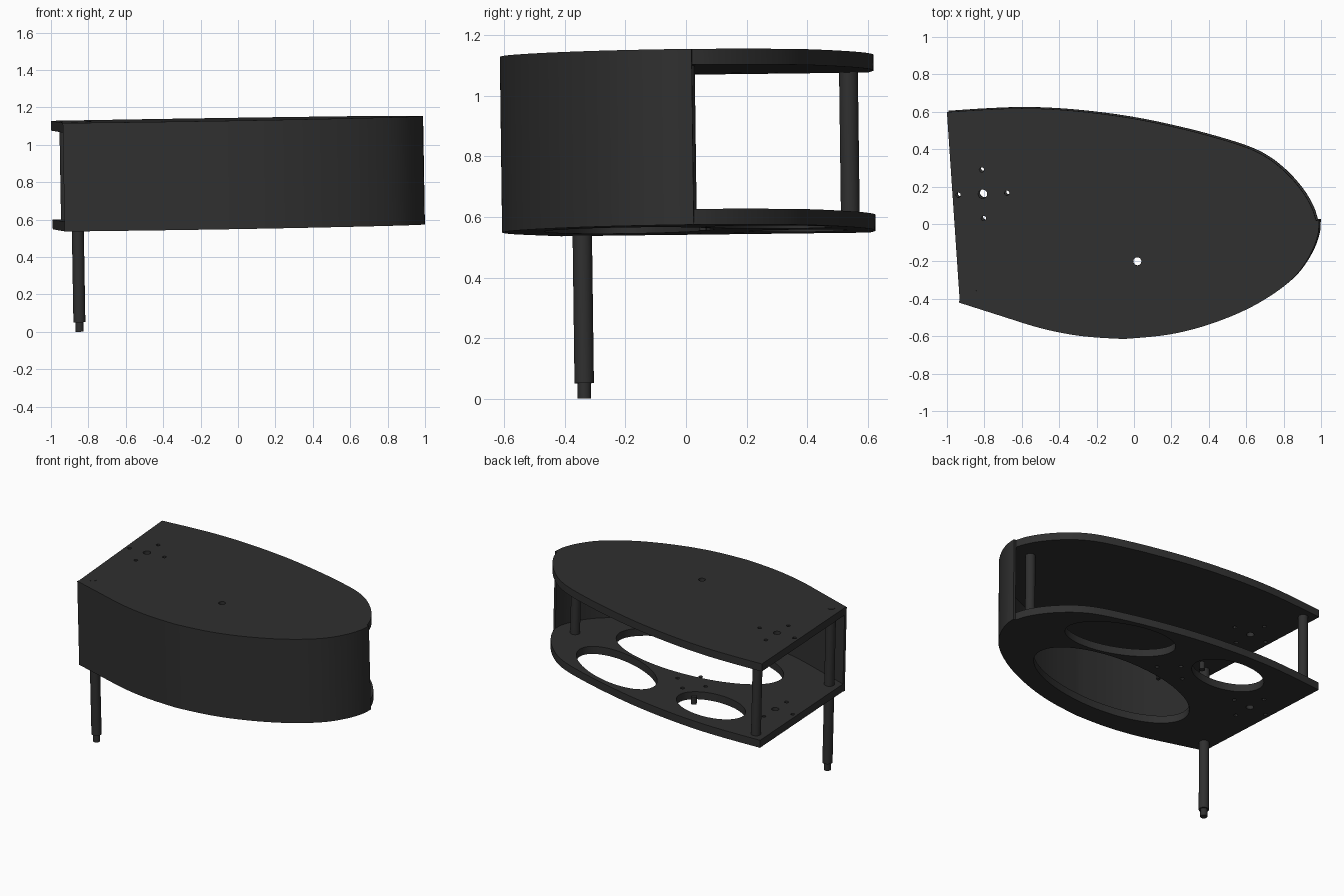
import bpy, bmesh, math
from mathutils import Vector, Matrix

if "Cube" in bpy.data.objects:
    bpy.data.objects.remove(bpy.data.objects["Cube"])

mat = bpy.data.materials.new("charcoal")
mat.diffuse_color = (0.029, 0.029, 0.029, 1)
mat.use_nodes = True
mat.node_tree.nodes["Principled BSDF"].inputs["Base Color"].default_value = mat.diffuse_color

# The whole assembly leans very slightly
normal = Vector((-0.017, -0.013, 1)).normalized()
LEAN = Vector((0, 0, 1)).rotation_difference(normal).to_matrix().to_4x4()
BOTTOM, TOP, THICK, WALL = 0.557, 1.137, 0.052, 0.016
SHIFT = Vector((0.019, 0.015))   # undoes the lean for points read at the top


def finish(name, bm):
    bmesh.ops.recalc_face_normals(bm, faces=bm.faces)
    bm.transform(LEAN)
    me = bpy.data.meshes.new(name)
    bm.to_mesh(me)
    bm.free()
    me.materials.append(mat)
    ob = bpy.data.objects.new(name, me)
    bpy.context.collection.objects.link(ob)
    bpy.ops.object.select_all(action='DESELECT')
    ob.select_set(True)
    bpy.context.view_layer.objects.active = ob
    bpy.ops.object.shade_smooth_by_angle(angle=math.radians(30))
    return ob


def smooth_path(pts, n=5):
    pts = [Vector(p) + SHIFT for p in pts]
    ext = [2 * pts[0] - pts[1]] + pts + [2 * pts[-1] - pts[-2]]
    out = []
    for a, b, c, d in zip(ext, ext[1:], ext[2:], ext[3:]):
        for i in range(n):
            t = i / n
            out.append(0.5 * (2 * b + (c - a) * t + (2 * a - 5 * b + 4 * c - d) * t * t
                              + (3 * b - a - 3 * c + d) * t ** 3))
    return out + [pts[-1]]


def ellipse(x, y, a, b=None, turn=0, n=24):
    b = b or a
    c, s = math.cos(math.radians(turn)), math.sin(math.radians(turn))
    res = []
    for i in range(n):
        u = a * math.cos(2 * math.pi * i / n)
        v = b * math.sin(2 * math.pi * i / n)
        res.append(Vector((x + u * c - v * s, y + u * s + v * c)))
    return res


def slab(name, loops, z0, z1):
    """Extruded flat shape; loops after the first are holes."""
    cu = bpy.data.curves.new(name, 'CURVE')
    cu.dimensions = '2D'
    cu.fill_mode = 'BOTH'
    cu.extrude = (z1 - z0) / 2
    for loop in loops:
        sp = cu.splines.new('POLY')
        sp.points.add(len(loop) - 1)
        for p, q in zip(sp.points, loop):
            p.co = (q.x, q.y, 0, 1)
        sp.use_cyclic_u = True
    tmp = bpy.data.objects.new(name + "_helper", cu)
    bpy.context.collection.objects.link(tmp)
    me = bpy.data.meshes.new_from_object(
        tmp.evaluated_get(bpy.context.evaluated_depsgraph_get()))
    bpy.data.objects.remove(tmp)
    bpy.data.curves.remove(cu)
    bm = bmesh.new()
    bm.from_mesh(me)
    bpy.data.meshes.remove(me)
    bmesh.ops.remove_doubles(bm, verts=bm.verts, dist=1e-5)
    bm.transform(Matrix.Translation((0, 0, (z0 + z1) / 2)))
    return finish(name, bm)


def rod(name, x, y, sections):
    """Stacked cylinders given as (radius, z0, z1)."""
    bm = bmesh.new()
    for r, z0, z1 in sections:
        bmesh.ops.create_cone(bm, cap_ends=True, segments=32, radius1=r, radius2=r,
                              depth=z1 - z0,
                              matrix=Matrix.Translation((x, y, (z0 + z1) / 2)))
    return finish(name, bm)


# Outline: back edge left to right, front edge right to left
back = smooth_path([(-1, .598), (-.8, .611), (-.6, .618), (-.4, .611), (-.2, .592),
                    (0, .563), (.2, .522), (.4, .472), (.6, .41), (.72, .35),
                    (.82, .268), (.9, .175), (.95, .09), (.974, .02)])
front = smooth_path([(.99, .018), (.983, -.06), (.945, -.16), (.87, -.27), (.76, -.364),
                     (.6, -.458), (.4, -.538), (.2, -.589), (0, -.611), (-.1, -.613),
                     (-.3, -.597), (-.5, -.557), (-.72, -.489), (-.937, -.42)])
inner = []
for i, p in enumerate(front):
    t = (front[min(i + 1, len(front) - 1)] - front[max(i - 1, 0)]).normalized()
    inner.append(p + WALL * Vector((t.y, -t.x)))

# Hole groups
def cross(x, y, d, r):
    return [ellipse(x + dx * d, y + dy * d, r, n=12)
            for dx, dy in ((1, .04), (-1, -.04), (-.04, 1), (.04, -1))]

mount = cross(-.79, .175, .13, .013) + [ellipse(-.79, .175, .024, n=16)]
outline = back + inner

slab("top_plate", [outline] + mount + [ellipse(.037, -.185, .022, n=16)],
     TOP - THICK, TOP)
slab("bottom_plate", [outline] + mount + cross(-.145, .168, .105, .013) + [
    ellipse(-.275, .327, .018, n=16),
    ellipse(.035, -.18, .60, .28, 2, 64),       # large cutout
    ellipse(.35, .28, .36, .18, -20, 48),       # rear cutout
    ellipse(-.44, .378, .25, .16, -5, 48),      # corner cutout
], BOTTOM, BOTTOM + THICK)

# Curved wall wrapping the front half
slab("front_wall", [front + inner[::-1]], BOTTOM, TOP)

# Long leg with narrower tip, and two spacer posts
rod("leg", -.847, -.335, [(.022, .0193, .072), (.032, .07, TOP - THICK + .01),
                          (.024, TOP - THICK, TOP + .002)])
for name, x, y in (("corner_post", -.905, .55), ("nose_post", .857, .012)):
    rod(name, x, y, [(.031, BOTTOM + THICK - .005, TOP - THICK + .005)])
